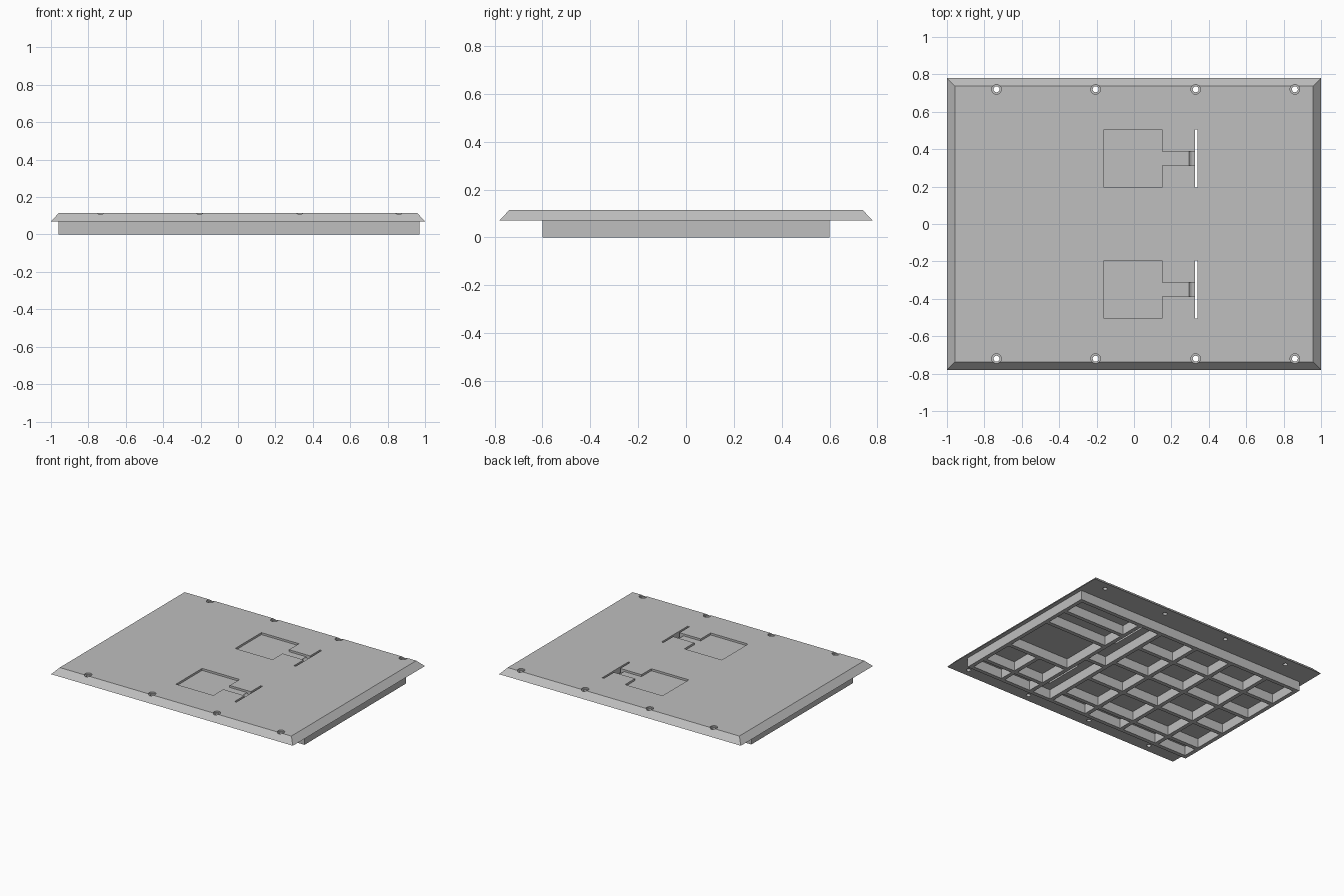
import bpy, bmesh, math
from mathutils import Matrix, Vector

cube = bpy.data.objects.get("Cube")
if cube:
    bpy.data.objects.remove(cube, do_unlink=True)

grey = bpy.data.materials.new("plain grey")
grey.use_nodes = True
COLOUR = (0.52, 0.52, 0.52, 1)
grey.diffuse_color = COLOUR
grey.node_tree.nodes["Principled BSDF"].inputs["Base Color"].default_value = COLOUR

BASE, TOP = 0.07, 0.115      # underside and top of the plate
HALF_X, HALF_Y = 1.0, 0.78
RECESS = 0.015


def make(name, bm):
    bmesh.ops.recalc_face_normals(bm, faces=bm.faces)
    mesh = bpy.data.meshes.new(name)
    bm.to_mesh(mesh)
    bm.free()
    mesh.materials.append(grey)
    obj = bpy.data.objects.new(name, mesh)
    bpy.context.collection.objects.link(obj)
    return obj


def box(bm, x0, x1, y0, y1, z0, z1):
    size = Matrix.Diagonal((x1 - x0, y1 - y0, z1 - z0, 1))
    mid = Vector((x0 + x1, y0 + y1, z0 + z1)) / 2
    return bmesh.ops.create_cube(bm, size=1, matrix=Matrix.Translation(mid) @ size)["verts"]


def cylinder(bm, x, y, z0, z1, r):
    bmesh.ops.create_cone(bm, cap_ends=True, segments=16, radius1=r, radius2=r,
                          depth=z1 - z0, matrix=Matrix.Translation((x, y, (z0 + z1) / 2)))


def prism(bm, profile, y0, y1):
    face = bm.faces.new([bm.verts.new((x, y0, z)) for x, z in profile])
    new = bmesh.ops.extrude_face_region(bm, geom=[face])["geom"]
    bmesh.ops.translate(bm, vec=(0, y1 - y0, 0),
                        verts=[v for v in new if isinstance(v, bmesh.types.BMVert)])


def cut(obj, bm):
    cutter = make("cutter", bm)
    cutter.hide_render = True
    mod = obj.modifiers.new("cut", "BOOLEAN")
    mod.operation, mod.solver, mod.object = "DIFFERENCE", "EXACT", cutter
    bpy.ops.object.select_all(action="DESELECT")
    bpy.context.view_layer.objects.active = obj
    obj.select_set(True)
    bpy.ops.object.modifier_apply(modifier=mod.name)
    bpy.data.objects.remove(cutter, do_unlink=True)


# Cover plate with sloped edges
bm = bmesh.new()
for v in box(bm, -HALF_X, HALF_X, -HALF_Y, HALF_Y, BASE, TOP):
    if v.co.z > (BASE + TOP) / 2:
        v.co.x -= math.copysign(0.042, v.co.x)
        v.co.y -= math.copysign(0.042, v.co.y)
plate = make("cover_plate", bm)

# Screw holes along both long edges
through, bores = bmesh.new(), bmesh.new()
for x in (-0.735, -0.205, 0.33, 0.86):
    for y in (-0.72, 0.72):
        cylinder(through, x, y, 0, 0.2, 0.016)
        cylinder(bores, x, y, TOP - 0.01, 0.2, 0.026)

# Square recess, linking channel, scooped end and strap slot on each side
scoop = [(0.329, 0.2), (0.292, 0.2)]
scoop += [(0.329 - 0.037 * math.cos(a), 0.105 - 0.025 * math.sin(a))
          for a in (math.pi / 2 * i / 6 for i in range(7))]
channels, scoops = bmesh.new(), bmesh.new()
for y in (-0.35, 0.35):
    box(through, 0.325, 0.34, y - 0.155, y + 0.155, 0, 0.2)
    box(bores, -0.16, 0.15, y - 0.155, y + 0.155, TOP - RECESS, 0.2)
    box(channels, 0.14, 0.329, y - 0.038, y + 0.038, TOP - RECESS, 0.2)
    prism(scoops, scoop, y - 0.038, y + 0.038)
for cutter_bm in (bores, channels, scoops, through):
    cut(plate, cutter_bm)

# Ribbed underframe: a block with a pocket for every cell
bm = bmesh.new()
box(bm, -0.96, 0.97, -0.6, 0.6, 0, BASE)
frame = make("ribbed_underframe", bm)
pockets = bmesh.new()


def cells(xs, ys, wall=0.03):
    for x0, x1 in zip(xs, xs[1:]):
        for y0, y1 in zip(ys, ys[1:]):
            h = wall / 2
            box(pockets, x0 + h, x1 - h, y0 + h, y1 - h, -0.1, 0.2)


ROWS = (-0.585, -0.45, -0.19, 0.08, 0.34, 0.585)
cells((-0.945, -0.68, -0.37, -0.06, 0.25), ROWS)       # main grid
cells((0.25, 0.43), (-0.585, 0.0, 0.585))              # slot bays
cells((0.43, 0.68, 0.955), ROWS[:3])                   # small end cells
cells((0.43, 0.955), (-0.19, 0.21, 0.4, 0.585))        # large end pockets
cut(frame, pockets)
